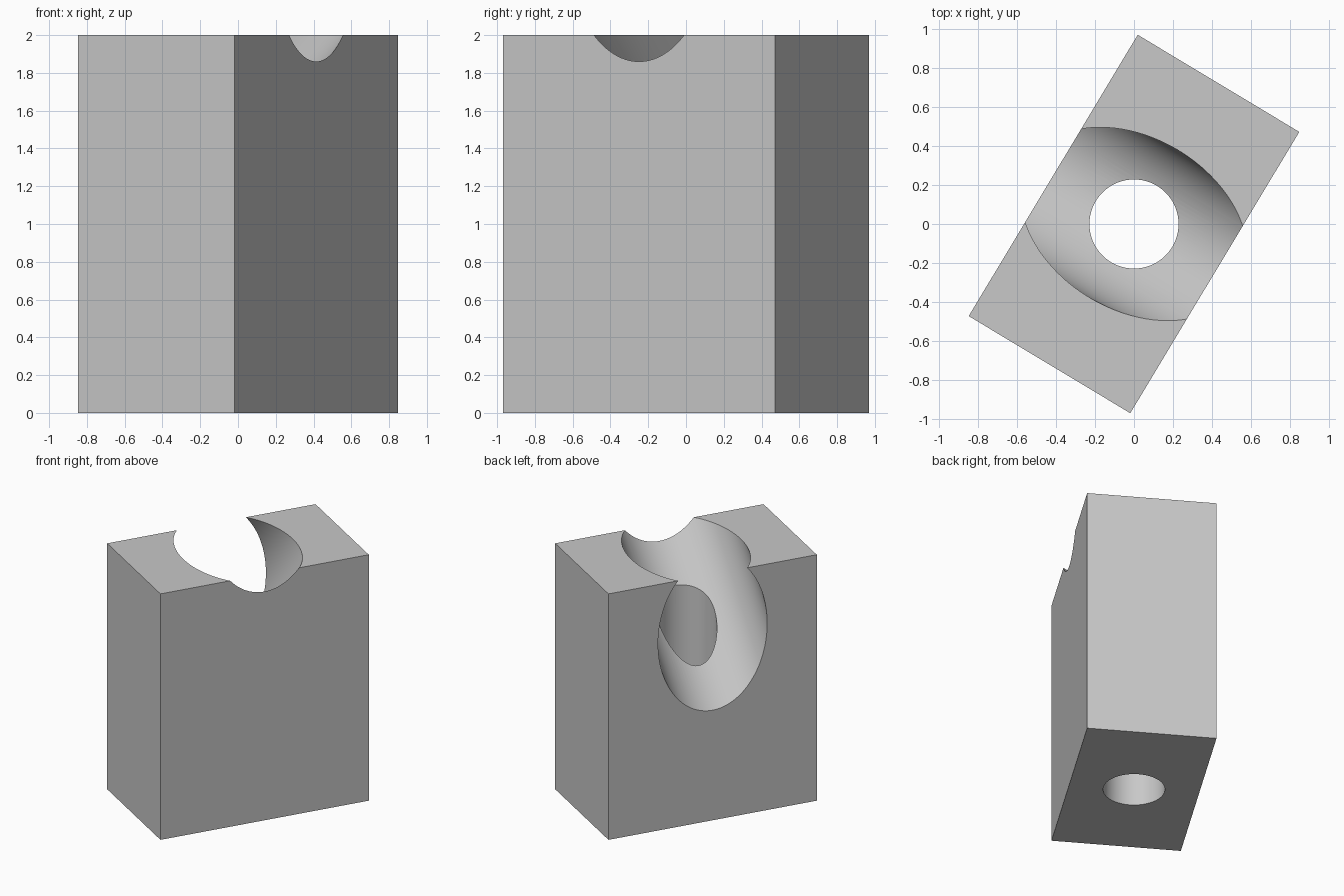
import bpy
from math import radians
from mathutils import Matrix

cube = bpy.data.objects.get("Cube")
if cube:
    bpy.data.objects.remove(cube, do_unlink=True)

TURN = Matrix.Rotation(radians(-31), 4, "Z")
WIDTH, LENGTH, HEIGHT = 0.965, 1.68, 2.0

grey = bpy.data.materials.new("light_grey")
grey.use_nodes = True
colour = (0.58, 0.58, 0.58, 1)
grey.diffuse_color = colour
grey.node_tree.nodes["Principled BSDF"].inputs["Base Color"].default_value = colour

# Rectangular block, turned about the vertical axis
bpy.ops.mesh.primitive_cube_add(size=1)
block = bpy.context.object
block.name = "block"
block.data.transform(TURN @ Matrix.Translation((0, 0, HEIGHT / 2))
                     @ Matrix.Diagonal((WIDTH, LENGTH, HEIGHT, 1)))
block.data.materials.append(grey)


def bore(name, radius, matrix):
    """Cut a round hole along the matrix's z axis."""
    bpy.ops.mesh.primitive_cylinder_add(vertices=128, radius=radius, depth=5)
    cutter = bpy.context.object
    cutter.name = name
    cutter.hide_render = True
    cutter.data.transform(matrix)
    cutter.data.materials.append(grey)
    cut = block.modifiers.new(name, "BOOLEAN")
    cut.operation = "DIFFERENCE"
    cut.solver = "EXACT"
    cut.object = cutter
    bpy.context.view_layer.objects.active = block
    bpy.ops.object.modifier_apply(modifier=cut.name)
    bpy.data.objects.remove(cutter, do_unlink=True)


# Sloping channel, centred on the top face, and vertical through hole
bore("channel_cutter", 0.44, Matrix.Translation((0, 0, HEIGHT)) @ TURN
     @ Matrix.Rotation(radians(45), 4, "Y"))
bore("hole_cutter", 0.228, Matrix.Translation((0, 0, HEIGHT / 2)))

# Smooth bores with crisp edges
bpy.ops.object.select_all(action="DESELECT")
block.select_set(True)
bpy.context.view_layer.objects.active = block
bpy.ops.object.shade_smooth_by_angle(angle=radians(25))
